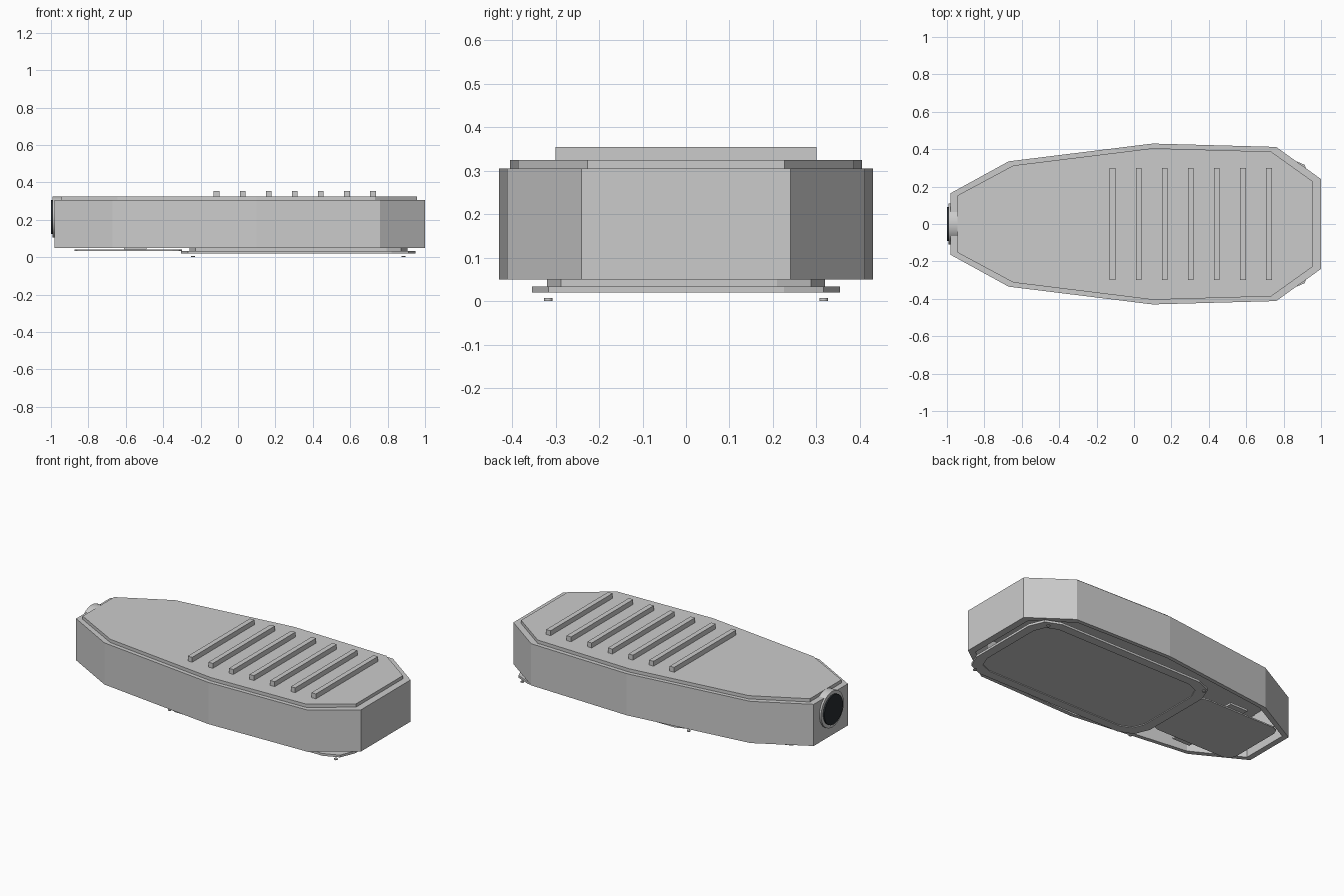
import bpy, bmesh, math

if "Cube" in bpy.data.objects:
    bpy.data.objects.remove(bpy.data.objects["Cube"])


def finish(bm, name, mat=None):
    bmesh.ops.recalc_face_normals(bm, faces=bm.faces)
    me = bpy.data.meshes.new(name)
    bm.to_mesh(me)
    bm.free()
    ob = bpy.data.objects.new(name, me)
    bpy.context.collection.objects.link(ob)
    if mat:
        me.materials.append(mat)
    return ob


def mirrored(half):
    """Close a +y half outline by mirroring it across y = 0."""
    return half + [(x, -y) for x, y in reversed(half)]


def rounded(x0, x1, hy, r, seg=2):
    """Rounded rectangle outline, symmetric in y."""
    pts = []
    for cx, cy, a in ((x1 - r, hy - r, 0), (x0 + r, hy - r, 90),
                      (x0 + r, r - hy, 180), (x1 - r, r - hy, 270)):
        for i in range(seg + 1):
            t = math.radians(a + 90 * i / seg)
            pts.append((cx + r * math.cos(t), cy + r * math.sin(t)))
    return pts


def loft(name, rings, cap_start=True, cap_end=True, closed=False, mat=None):
    """Skin a series of (outline, z) rings with equal point counts."""
    bm = bmesh.new()
    loops = [[bm.verts.new((x, y, z)) for x, y in pts] for pts, z in rings]
    pairs = list(zip(loops, loops[1:])) + ([(loops[-1], loops[0])] if closed else [])
    for a, b in pairs:
        n = len(a)
        for i in range(n):
            j = (i + 1) % n
            bm.faces.new((a[i], a[j], b[j], b[i]))
    if cap_start and not closed:
        bm.faces.new(loops[0])
    if cap_end and not closed:
        bm.faces.new(loops[-1])
    return finish(bm, name, mat)


def box(name, x0, x1, y0, y1, z0, z1):
    o = [(x0, y0), (x1, y0), (x1, y1), (x0, y1)]
    return loft(name, [(o, z0), (o, z1)])


def cylinder(name, r, depth, loc, along_x=False, seg=32, mat=None):
    bpy.ops.mesh.primitive_cylinder_add(
        vertices=seg, radius=r, depth=depth, location=loc,
        rotation=(0, math.pi / 2 if along_x else 0, 0))
    ob = bpy.context.object
    ob.name = name
    bpy.ops.object.shade_smooth_by_angle()
    if mat:
        ob.data.materials.append(mat)
    return ob


dark = bpy.data.materials.new("dark_bore")
dark.diffuse_color = (0.02, 0.025, 0.03, 1)
dark.use_nodes = True
dark.node_tree.nodes["Principled BSDF"].inputs["Base Color"].default_value = dark.diffuse_color

# Housing: faceted shell, open underneath
outer = mirrored([(-0.98, 0.165), (-0.67, 0.335), (0.1, 0.43), (0.76, 0.412), (1.0, 0.24)])
inner = mirrored([(-0.945, 0.152), (-0.645, 0.313), (0.1, 0.405), (0.733, 0.387), (0.957, 0.227)])
loft("housing", [(outer, 0.305), (outer, 0.05), (inner, 0.05), (inner, 0.29)])

# Raised lid and cooling fins
loft("top_plate", [(inner, 0.305), (inner, 0.325)])
for i in range(7):
    x = -0.115 + i * 0.1395
    box(f"cooling_fin_{i + 1}", x - 0.015, x + 0.015, -0.3, 0.3, 0.325, 0.355)

# Pole socket at the back end
cylinder("socket_collar", 0.11, 0.05, (-0.966, 0, 0.215), True)
cylinder("socket_bore", 0.09, 0.04, (-0.98, 0, 0.215), True, mat=dark)

# Lens frame and glass
frame_out = rounded(-0.305, 0.95, 0.355, 0.13)
frame_in = rounded(-0.245, 0.895, 0.3, 0.1)
loft("lens_frame", [(frame_out, 0.034), (frame_out, 0.02),
                    (frame_in, 0.02), (frame_in, 0.034)], closed=True)
glass = rounded(-0.26, 0.905, 0.32, 0.11)
loft("lens_glass", [(glass, 0.025), (glass, 0.05)])

# Service cover with its two side clips
cover = rounded(-0.875, -0.3, 0.215, 0.05)
loft("service_cover", [(cover, 0.034), (cover, 0.042)])
for s, side in ((1, "left"), (-1, "right")):
    ys = sorted((s * 0.2, s * 0.25))
    box(f"cover_clip_{side}", -0.61, -0.49, ys[0], ys[1], 0.042, 0.055)

# Frame screws
for x in (-0.24, 0.885):
    for y in (-0.317, 0.317):
        cylinder("frame_screw", 0.01, 0.007, (x, y, 0.0035), seg=12)
